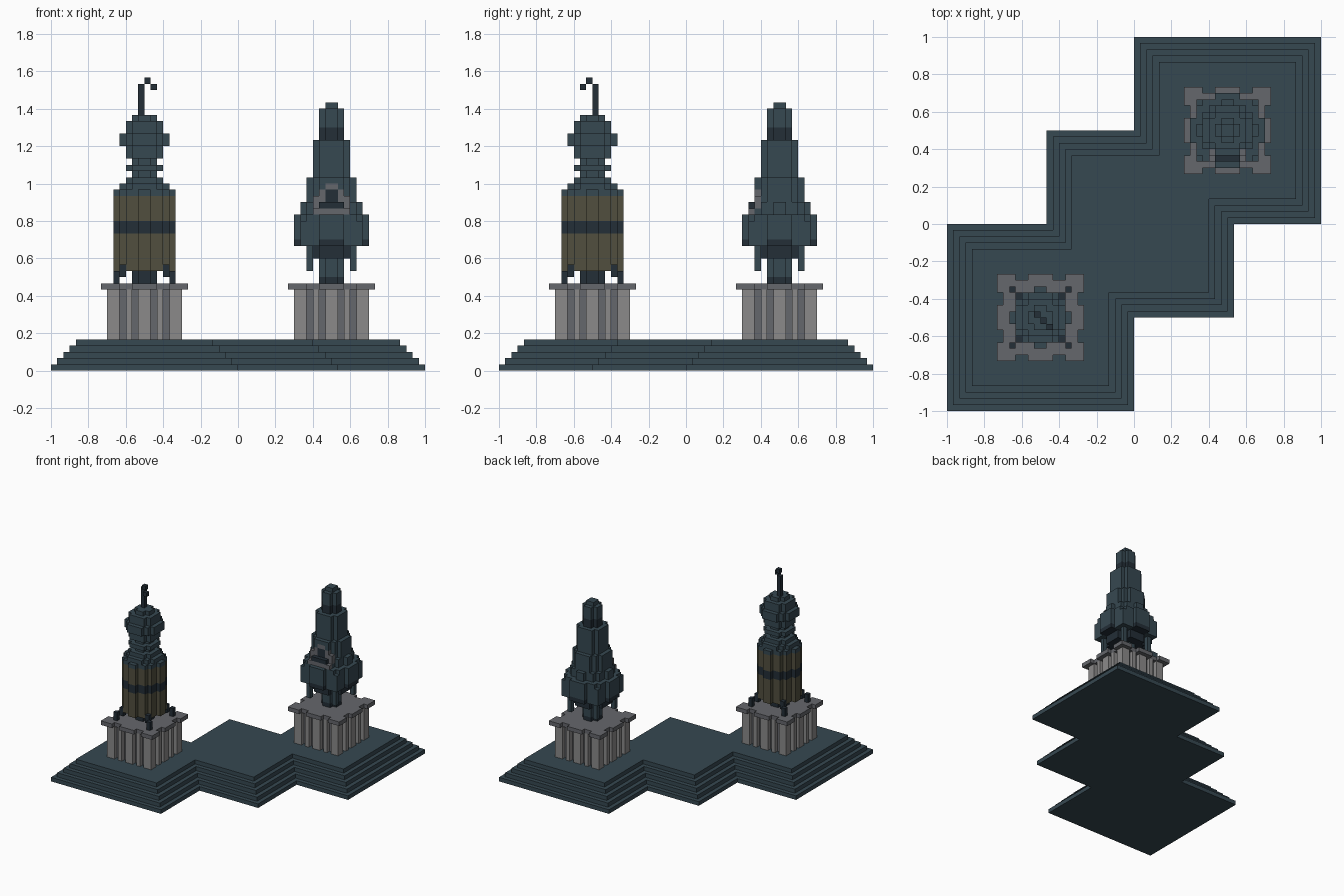
import bpy
import bmesh
import math

old = bpy.data.objects.get("Cube")
if old:
    bpy.data.objects.remove(old, do_unlink=True)

U = 1 / 30  # size of one block


def material(name, rgb):
    lin = [((c / 255 + 0.055) / 1.055) ** 2.4 for c in rgb] + [1]
    m = bpy.data.materials.new(name)
    m.diffuse_color = lin
    m.use_nodes = True
    bsdf = next(n for n in m.node_tree.nodes if n.type == 'BSDF_PRINCIPLED')
    bsdf.inputs["Base Color"].default_value = lin
    bsdf.inputs["Roughness"].default_value = 0.9
    return m


TEAL, DARK, OLIVE, LIGHT, GREY = range(5)
MATS = [material("slate teal", (54, 72, 81)), material("dark navy", (35, 46, 55)),
        material("olive", (81, 79, 62)), material("light stone", (139, 138, 138)),
        material("dark stone", (101, 103, 108))]


def finish(name, bm):
    bmesh.ops.recalc_face_normals(bm, faces=bm.faces)
    me = bpy.data.meshes.new(name)
    bm.to_mesh(me)
    bm.free()
    for m in MATS:
        me.materials.append(m)
    ob = bpy.data.objects.new(name, me)
    bpy.context.collection.objects.link(ob)
    return ob


def blocks(name, cells, cx, cy):
    """Skin a dictionary of unit blocks {(i, j, k): colour} with its outer faces."""
    bm = bmesh.new()
    for (i, j, k), col in cells.items():
        for axis in range(3):
            for side in (0, 1):
                n = [i, j, k]
                n[axis] += 2 * side - 1
                if tuple(n) in cells:
                    continue
                a, b = (axis + 1) % 3, (axis + 2) % 3
                quad = []
                for da, db in ((0, 0), (1, 0), (1, 1), (0, 1)):
                    p = [i + cx, j + cy, k]
                    p[axis] += side
                    p[a] += da
                    p[b] += db
                    quad.append(bm.verts.new([c * U for c in p]))
                if not side:
                    quad.reverse()
                bm.faces.new(quad).material_index = col
    bmesh.ops.remove_doubles(bm, verts=bm.verts, dist=U / 100)
    me = bpy.data.meshes.new(name)
    bm.to_mesh(me)
    bm.free()
    for m in MATS:
        me.materials.append(m)
    bpy.context.collection.objects.link(bpy.data.objects.new(name, me))


def fill(cells, x, y, z, col):
    for i in range(*x):
        for j in range(*y):
            for k in range(*z):
                cells[i, j, k] = col


def discs(cells, layers):
    """Stack round layers given as (bottom, top, squared radius, colour)."""
    for z0, z1, r2, col in layers:
        for i in range(-7, 7):
            for j in range(-7, 7):
                if (i + .5) ** 2 + (j + .5) ** 2 <= r2:
                    fill(cells, (i, i + 1), (j, j + 1), (z0, z1), col)


def corners(cells, n, z, col):
    """One post on each of the four diagonals."""
    for i in (n, -n - 1):
        for j in (n, -n - 1):
            fill(cells, (i, i + 1), (j, j + 1), z, col)


# Squared radii for round layers by width in blocks
R = {2: 1, 4: 3, 6: 9, 8: 15, 10: 21, 12: 33}

# Stepped base made of three overlapping squares
for s in range(5):
    outline = [(-30 + s, -30 + s), (-s, -30 + s), (-s, -15 + s), (16 - s, -15 + s),
               (16 - s, s), (30 - s, s), (30 - s, 30 - s), (s, 30 - s),
               (s, 15 - s), (-14 + s, 15 - s), (-14 + s, -s), (-30 + s, -s)]
    bm = bmesh.new()
    face = bm.faces.new([bm.verts.new((x * U, y * U, s * U)) for x, y in outline])
    top = bmesh.ops.extrude_face_region(bm, geom=[face])["geom"]
    bmesh.ops.translate(bm, vec=(0, 0, U),
                        verts=[v for v in top if isinstance(v, bmesh.types.BMVert)])
    finish(f"base_step_{s + 1}", bm)

# Fluted pedestals with notched caps
for side, c in (("right", -15), ("left", 15)):
    shaft, cap = {}, {}
    groove, notch = (2, 4, 7, 9), (3, 4, 9, 10)
    for i in range(12):
        for j in range(12):
            edge_i, edge_j = i in (0, 11), j in (0, 11)
            if (edge_i and j in groove) or (edge_j and i in groove):
                continue
            col = LIGHT if edge_i or edge_j else GREY
            fill(shaft, (i - 6, i - 5), (j - 6, j - 5), (5, 13), col)
    for i in range(14):
        for j in range(14):
            if (i in (0, 13) and j in notch) or (j in (0, 13) and i in notch):
                continue
            cap[i - 7, j - 7, 13] = GREY
    blocks(f"pedestal_shaft_{side}", shaft, c, c)
    blocks(f"pedestal_cap_{side}", cap, c, c)

# Banded drum tower: feet, drum, neck and head
feet = {}
discs(feet, [(14, 16, R[4], DARK)])
corners(feet, 4, (14, 16), DARK)
corners(feet, 3, (15, 17), DARK)
blocks("drum_feet", feet, -15, -15)

drum = {}
discs(drum, [(16, 22, R[10], OLIVE), (22, 24, R[10], DARK),
             (24, 28, R[10], OLIVE), (28, 29, R[10], TEAL)])
blocks("drum_body", drum, -15, -15)

head = {}
discs(head, [(29, 30, R[8], TEAL), (30, 31, R[6], TEAL), (31, 32, R[4], TEAL),
             (32, 33, R[6], TEAL), (33, 34, R[4], TEAL), (34, 36, R[6], TEAL),
             (36, 38, R[8], TEAL), (38, 40, R[6], TEAL), (40, 41, R[4], TEAL)])
blocks("drum_neck_and_head", head, -15, -15)

# Hooked finial bending along the diagonal
hook = {}
fill(hook, (-1, 0), (0, 1), (41, 46), DARK)
hook[0, -1, 46] = DARK
hook[1, -2, 45] = DARK
blocks("hooked_finial", hook, -15, -15)

# Spired tower: stem, skirt, bulge and tapering spire
spire = {}
discs(spire, [(14, 15, R[4], DARK), (15, 18, R[4], TEAL), (18, 20, R[8], DARK),
              (20, 25, R[12], TEAL), (25, 27, R[10], TEAL), (27, 31, R[8], TEAL),
              (31, 37, R[6], TEAL), (37, 39, R[4], DARK), (39, 42, R[4], TEAL),
              (42, 43, R[2], TEAL)])
corners(spire, 4, (20, 24), TEAL)
corners(spire, 3, (16, 20), TEAL)
# Dark underside showing at the middle of each side of the bulge
for (i, j, k) in list(spire):
    if k == 20 and min(abs(i + .5), abs(j + .5)) < 2:
        spire[i, j, k] = DARK

# Arched opening on the front of the bulge
fill(spire, (-3, 3), (-5, -4), (25, 26), GREY)
for i0, i1 in ((-3, -1), (1, 3)):
    fill(spire, (i0, i1), (-4, -3), (26, 28), GREY)
for i in (-2, 1):
    fill(spire, (i, i + 1), (-4, -3), (28, 29), GREY)
fill(spire, (-1, 1), (-4, -3), (29, 30), GREY)
fill(spire, (-1, 1), (-4, -3), (26, 29), DARK)
fill(spire, (-2, 2), (-5, -4), (26, 27), DARK)
blocks("spire_body", spire, 15, 15)
